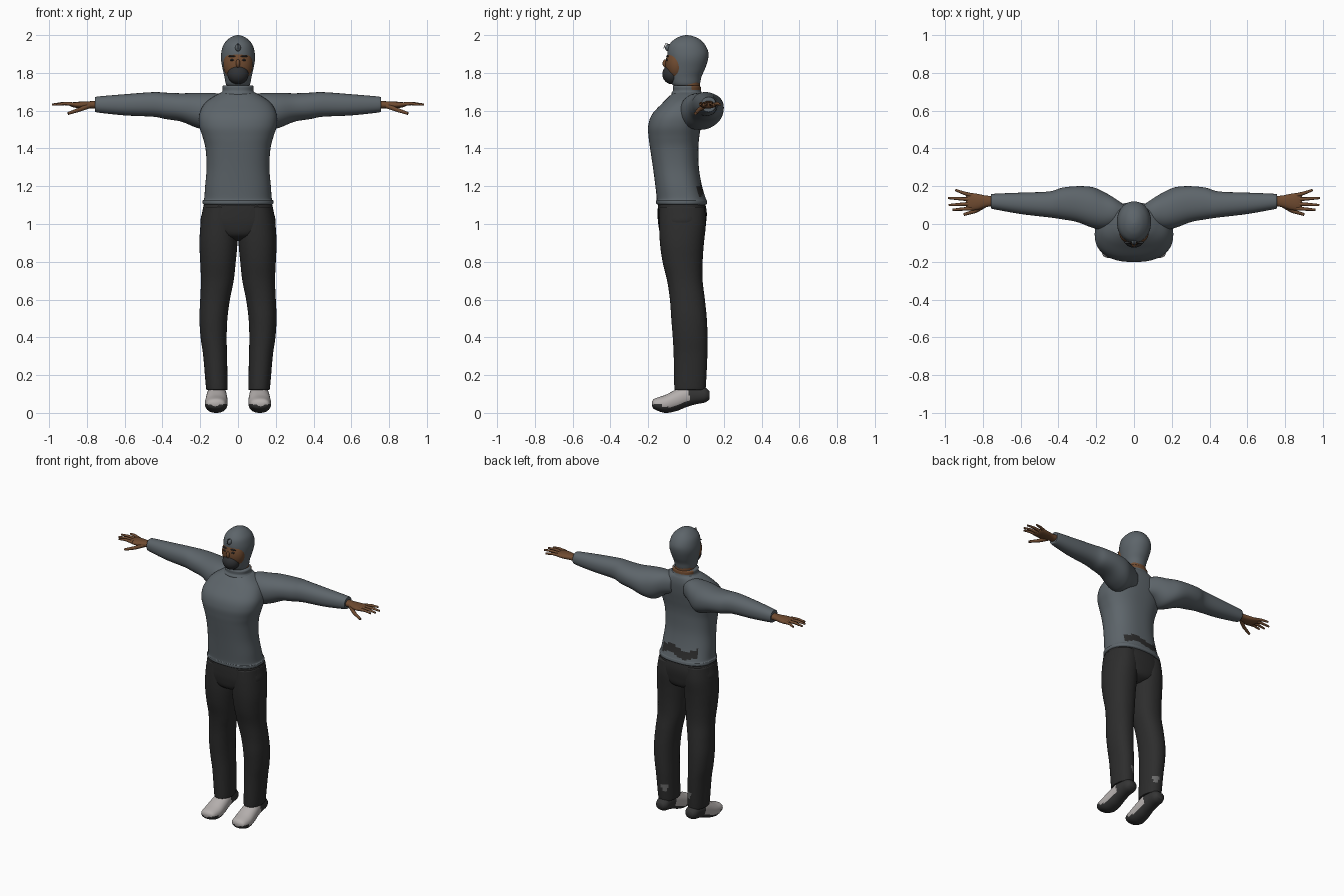
import bpy, bmesh, math
from mathutils import Vector

if "Cube" in bpy.data.objects:
    bpy.data.objects.remove(bpy.data.objects["Cube"], do_unlink=True)


def material(name, *rgb):
    mat = bpy.data.materials.new(name)
    mat.use_nodes = True
    mat.diffuse_color = (*rgb, 1)
    mat.node_tree.nodes["Principled BSDF"].inputs["Base Color"].default_value = (*rgb, 1)
    return mat


GREY = material("knit grey", .11, .13, .145)
BLACK = material("trouser black", .026, .026, .026)
SKIN = material("skin brown", .16, .07, .03)
MASK = material("mask charcoal", .03, .032, .035)
SHOE = material("shoe light grey", .46, .43, .42)
SOLE = material("sole dark grey", .035, .035, .035)
PATCH = material("patch grey", .14, .14, .14)


def finish(name, bm, mats, rule=None):
    """Turn a bmesh into a smooth object; rule(center, normal) picks the colour."""
    bmesh.ops.recalc_face_normals(bm, faces=bm.faces)
    bm.normal_update()
    for face in bm.faces:
        face.smooth = True
        if rule:
            face.material_index = int(rule(face.calc_center_median(), face.normal))
    mesh = bpy.data.meshes.new(name)
    bm.to_mesh(mesh)
    bm.free()
    for mat in mats:
        mesh.materials.append(mat)
    obj = bpy.data.objects.new(name, mesh)
    bpy.context.scene.collection.objects.link(obj)
    return obj


def spline(rows, steps):
    """Catmull-Rom interpolation through the section rows."""
    result = []
    for i in range(len(rows) - 1):
        a, b, c, d = (rows[min(max(i + k, 0), len(rows) - 1)] for k in (-1, 0, 1, 2))
        for n in range(steps):
            t = n / steps
            result.append([q + t / 2 * (r - p + t * (2 * p - 5 * q + 4 * r - s + t * (3 * (q - r) + s - p)))
                           for p, q, r, s in zip(a, b, c, d)])
    return result + [list(rows[-1])]


def loft(name, axis, rows, mats, side=1, power=2.2, steps=5, sides=40, rule=None):
    """Skin rounded sections; each row is position, then low/high bounds of both other axes."""
    bm = bmesh.new()
    rings = []
    for pos, u0, u1, v0, v1 in spline(rows, steps):
        ring = []
        for i in range(sides):
            angle = math.tau * i / sides
            cu, sv = math.cos(angle), math.sin(angle)
            u = (u0 + u1) / 2 + (u1 - u0) / 2 * math.copysign(abs(cu) ** (2 / power), cu)
            v = (v0 + v1) / 2 + (v1 - v0) / 2 * math.copysign(abs(sv) ** (2 / power), sv)
            x, y, z = {"x": (pos, u, v), "y": (u, pos, v), "z": (u, v, pos)}[axis]
            ring.append(bm.verts.new((x * side, y, z)))
        rings.append(ring)
    for low, high in zip(rings, rings[1:]):
        for i in range(sides):
            j = (i + 1) % sides
            bm.faces.new((low[i], low[j], high[j], high[i]))
    bm.faces.new(rings[0])
    bm.faces.new(rings[-1])
    return finish(name, bm, mats, rule)


def upright(name, rows, mats, **options):
    """Loft symmetric about x = 0; rows are height, half width, front and back."""
    return loft(name, "z", [(z, -w, w, f, b) for z, w, f, b in rows], mats, **options)


def ball(name, center, radii, mat):
    bm = bmesh.new()
    bmesh.ops.create_uvsphere(bm, u_segments=40, v_segments=24, radius=1)
    for v in bm.verts:
        v.co = Vector(c + r * p for c, r, p in zip(center, radii, v.co))
    return finish(name, bm, [mat])


def tube(name, points, radius, mat):
    curve = bpy.data.curves.new(name, "CURVE")
    curve.dimensions = "3D"
    curve.bevel_depth = radius
    curve.bevel_resolution = 3
    curve.use_fill_caps = True
    path = curve.splines.new("POLY")
    path.points.add(len(points) - 1)
    for i, (point, co) in enumerate(zip(path.points, points)):
        point.co = (*co, 1)
        point.radius = 1 - .45 * i / (len(points) - 1)
    curve.materials.append(mat)
    obj = bpy.data.objects.new(name, curve)
    bpy.context.scene.collection.objects.link(obj)


# Sweater body with a rolled hem and a worn dark area at the lower back
def worn(c, n):
    return c.y > .03 and abs(c.x) < .13 and abs(c.z - 1.175 - .012 * math.sin(30 * c.x)) < .026


upright("sweater_body", [
    (1.1, .176, -.145, .1), (1.108, .187, -.157, .112), (1.124, .187, -.158, .11),
    (1.135, .179, -.155, .105), (1.2, .174, -.162, .085), (1.3, .166, -.175, .068),
    (1.4, .172, -.19, .066), (1.46, .187, -.198, .07), (1.52, .205, -.2, .08),
    (1.58, .205, -.18, .09), (1.64, .175, -.125, .095), (1.68, .12, -.085, .09),
    (1.7, .08, -.06, .08)], [GREY, BLACK], steps=6, sides=72, power=2.4, rule=worn)

# Collar, neck and hood
upright("collar", [(1.67, .09, -.075, .085), (1.69, .092, -.078, .085), (1.705, .082, -.07, .08),
                   (1.725, .083, -.07, .078), (1.732, .078, -.066, .072)], [GREY, SKIN],
        rule=lambda c, n: c.y > .03 and c.z > 1.71)
upright("neck", [(1.65, .06, -.045, .07), (1.72, .062, -.05, .074), (1.8, .06, -.05, .07)], [SKIN])
upright("hood", [
    (1.725, .05, -.05, .05), (1.74, .064, -.075, .072), (1.78, .072, -.088, .082),
    (1.82, .081, -.093, .1), (1.87, .09, -.096, .116), (1.91, .088, -.098, .118),
    (1.95, .076, -.088, .1), (1.98, .05, -.058, .07), (1.995, .024, -.025, .035),
    (2, .004, .001, .008)], [GREY], power=2.1)

# Face, mask and features
ball("face", (0, -.047, 1.845), (.078, .062, .092), SKIN)
ball("mask", (0, -.074, 1.793), (.056, .051, .053), MASK)
ball("nose", (0, -.108, 1.85), (.011, .016, .022), SKIN)
tube("hair_strand", [(0, -.088, 1.95), (0, -.108, 1.955), (0, -.118, 1.93)], .003, MASK)
ball("hood_peak", (0, -.085, 1.932), (.016, .026, .02), GREY)

# Trouser seat joining both legs
upright("trouser_seat", [
    (.91, .04, -.07, .04), (.94, .13, -.13, .09), (1, .195, -.147, .105),
    (1.06, .19, -.15, .11), (1.115, .178, -.148, .1)], [BLACK], power=2.4)

FINGERS = {"index": (.082, .96, .075), "middle": (.107, .98, .1),
           "ring": (.13, .985, .138), "little": (.152, .945, .18)}

for side, label in ((1, "left"), (-1, "right")):
    # Sleeve, swept back at the shoulder
    loft(label + "_sleeve", "x", [
        (.05, .02, .1, 1.56, 1.67), (.1, -.01, .135, 1.54, 1.69), (.16, -.03, .17, 1.5, 1.693),
        (.22, -.02, .195, 1.51, 1.694), (.3, .01, .2, 1.542, 1.692), (.38, .025, .192, 1.555, 1.695),
        (.45, .035, .172, 1.568, 1.698), (.6, .053, .166, 1.575, 1.687),
        (.74, .078, .16, 1.59, 1.675), (.755, .083, .155, 1.597, 1.67)], [GREY], side)

    # Hand with four fingers and a thumb
    loft(label + "_palm", "x", [
        (.73, .095, .15, 1.61, 1.655), (.78, .09, .15, 1.612, 1.65), (.83, .075, .16, 1.612, 1.648),
        (.87, .072, .164, 1.617, 1.645), (.888, .082, .155, 1.623, 1.64)], [SKIN], side, sides=24)
    for finger, (base, tip_x, tip_y) in FINGERS.items():
        mid = (side * (.87 + tip_x) / 2, (base + tip_y) / 2, 1.638)
        tube(label + "_" + finger + "_finger",
             [(side * .86, base, 1.633), mid, (side * tip_x, tip_y, 1.632)], .011, SKIN)
    tube(label + "_thumb", [(side * .79, .1, 1.625), (side * .84, .068, 1.605),
                            (side * .9, .05, 1.585)], .014, SKIN)

    # Eye and brow
    ball(label + "_eye", (side * .03, -.1, 1.868), (.013, .006, .005), MASK)
    ball(label + "_brow", (side * .032, -.098, 1.888), (.02, .007, .004), MASK)

    # Trouser leg with a small patch on the inner calf
    spot = Vector((side * .09, .105, .22))
    loft(label + "_trouser_leg", "z", [
        (.125, .058, .165, -.058, .1), (.14, .055, .17, -.062, .105), (.3, .058, .184, -.065, .113),
        (.4, .06, .198, -.07, .114), (.5, .056, .204, -.078, .11), (.6, .043, .2, -.085, .1),
        (.7, .023, .196, -.1, .088), (.8, .012, .2, -.124, .088), (.9, .003, .204, -.138, .095),
        (1, .002, .198, -.142, .105), (1.09, .01, .184, -.14, .1)], [BLACK, PATCH], side, steps=8,
        rule=lambda c, n: (c - spot).length < .023)

    # Shoe: light upper, dark heel and sole
    loft(label + "_shoe", "y", [
        (-.18, .1, .14, .035, .06), (-.165, .07, .165, .018, .076), (-.11, .056, .175, 0, .095),
        (-.05, .056, .171, .01, .125), (0, .06, .165, .03, .146), (.05, .065, .16, .045, .146),
        (.1, .068, .155, .055, .135), (.125, .085, .14, .072, .115)], [SHOE, SOLE], side, steps=7,
        rule=lambda c, n: c.y > .045 - c.z * .3 or n.z < -.4 or (c.y < -.13 and c.z < .045))
